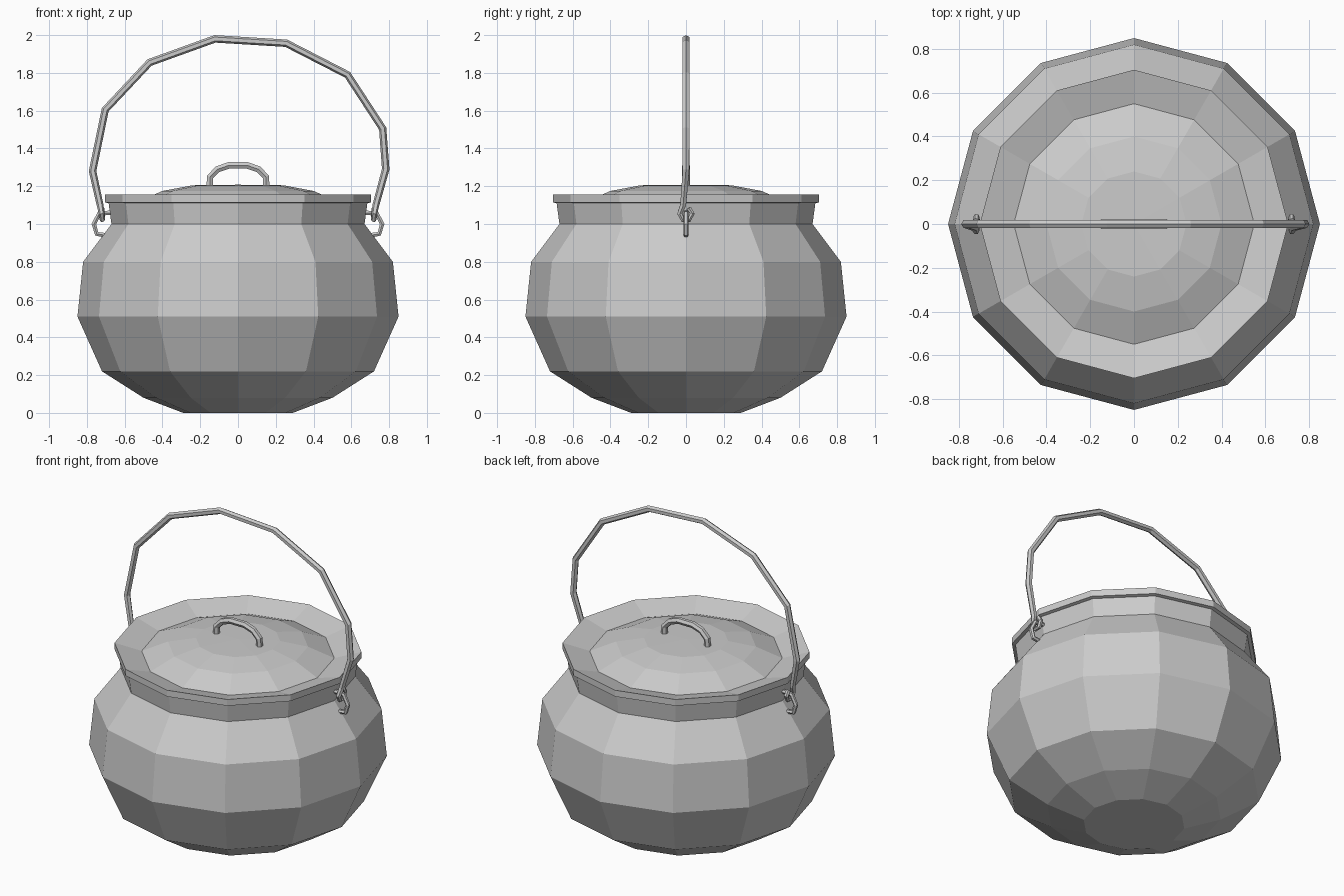
import bpy, bmesh
from math import sin, cos, pi

if "Cube" in bpy.data.objects:
    bpy.data.objects.remove(bpy.data.objects["Cube"])

SIDES = 12


def add_object(name, mesh):
    ob = bpy.data.objects.new(name, mesh)
    bpy.context.collection.objects.link(ob)
    return ob


def lathe(name, profile, cap_bottom=False):
    """Revolve (radius, z) points into a flat-faced 12-sided shell."""
    bm = bmesh.new()
    rings = []
    for r, z in profile:
        if r == 0:
            rings.append([bm.verts.new((0, 0, z))] * SIDES)
        else:
            rings.append([bm.verts.new((r * cos(2 * pi * i / SIDES), r * sin(2 * pi * i / SIDES), z))
                          for i in range(SIDES)])
    for a, b in zip(rings, rings[1:]):
        for i in range(SIDES):
            j = (i + 1) % SIDES
            face = [a[i], a[j], b[j], b[i]]
            bm.faces.new(list(dict.fromkeys(face)))
    if cap_bottom:
        bm.faces.new(rings[0][::-1])
    mesh = bpy.data.meshes.new(name)
    bm.to_mesh(mesh)
    bm.free()
    return add_object(name, mesh)


def tube(name, points, radius):
    """Six-sided flat tube along (x, y, z, radius scale) points."""
    curve = bpy.data.curves.new(name + "_path", 'CURVE')
    curve.dimensions = '3D'
    curve.bevel_depth = radius
    curve.bevel_resolution = 1
    curve.use_fill_caps = True
    spline = curve.splines.new('POLY')
    spline.points.add(len(points) - 1)
    for p, (x, y, z, s) in zip(spline.points, points):
        p.co = (x, y, z, 1)
        p.radius = s
    spline.use_smooth = False
    path = add_object(name + "_path", curve)
    graph = bpy.context.evaluated_depsgraph_get()
    mesh = bpy.data.meshes.new_from_object(path.evaluated_get(graph))
    bpy.data.objects.remove(path)
    mesh.name = name
    mesh.shade_flat()
    return add_object(name, mesh)


# Pot body with flared neck and rim sloping in towards the lid
lathe("pot_body", [(0.29, 0), (0.50, 0.08), (0.72, 0.22), (0.85, 0.51), (0.82, 0.80),
                   (0.67, 1.00), (0.685, 1.11), (0.705, 1.115), (0.705, 1.155),
                   (0.55, 1.11)], cap_bottom=True)

# Shallow domed lid
lathe("lid", [(0.55, 1.11), (0.40, 1.175), (0.24, 1.205), (0, 1.208)])

# Lid handle
half = [(0.15, 1.20), (0.147, 1.25), (0.108, 1.29), (0.05, 1.31)]
arc = [(-x, z) for x, z in half] + half[::-1]
tube("lid_handle", [(x, 0, z, 1) for x, z in arc], 0.02)

# Bail handle: slightly lopsided arch ending in small hooks
hook = [(0.73, -0.015, 1.10, 0.9), (0.722, -0.033, 1.055, 0.75), (0.718, -0.016, 1.022, 0.7),
        (0.718, 0.016, 1.022, 0.7), (0.72, 0.033, 1.055, 0.7), (0.722, 0.014, 1.085, 0.7)]
arch = [(-0.77, 1.28), (-0.703, 1.605), (-0.468, 1.855), (-0.122, 1.98), (0.255, 1.957),
        (0.58, 1.79), (0.766, 1.505), (0.782, 1.29)]
left_hook = [(-x, y, z, s) for x, y, z, s in hook[::-1]]
tube("bail_handle", left_hook + [(x, 0, z, 1) for x, z in arch] + hook, 0.02)

# Lugs on the neck that carry the bail
for side, name in ((-1, "left_lug"), (1, "right_lug")):
    tube(name, [(side * x, 0, z, 1) for x, z in
                ((0.67, 1.06), (0.735, 1.055), (0.763, 1.0), (0.748, 0.948), (0.70, 0.94))], 0.014)
